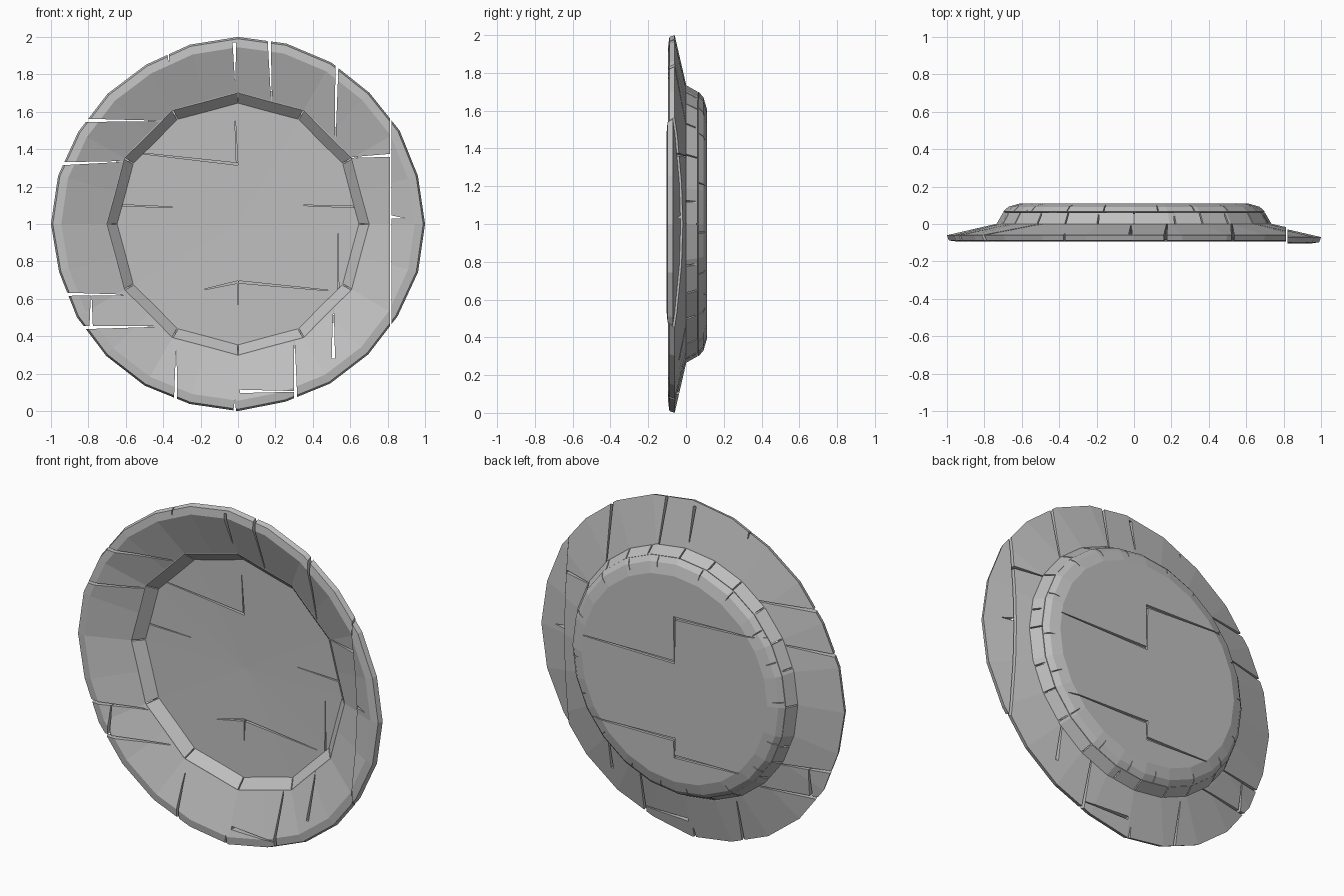
import bpy, bmesh, math, random
from mathutils import Vector

random.seed(4)
if "Cube" in bpy.data.objects:
    bpy.data.objects.remove(bpy.data.objects["Cube"])

stone = bpy.data.materials.new("grey stone")
stone.use_nodes = True
GREY = (0.52, 0.52, 0.52, 1)
stone.diffuse_color = GREY
stone.node_tree.nodes["Principled BSDF"].inputs["Base Color"].default_value = GREY

STEP = math.tau / 24
FLAT = math.cos(STEP)


def make_object(name, bm):
    bmesh.ops.remove_doubles(bm, verts=bm.verts, dist=0.0001)
    bmesh.ops.recalc_face_normals(bm, faces=bm.faces)
    mesh = bpy.data.meshes.new(name)
    bm.to_mesh(mesh)
    bm.free()
    mesh.materials.append(stone)
    obj = bpy.data.objects.new(name, mesh)
    bpy.context.collection.objects.link(obj)
    return obj


def sweep(bm, profile, steps, closed, gap=0.0, rough=0.0):
    """Revolve (radius, y, flattened) points about the dish axis."""
    rings = []
    for n, i in enumerate(steps):
        a = i * STEP
        if not closed:
            a += gap if n == 0 else -gap if n == len(steps) - 1 else 0
        wear = 1 - (random.uniform(0, rough) if i % 6 else 0)
        ring = []
        for r, y, flat in profile:
            if flat and i % 2:
                r *= FLAT
            if r > 0.9:
                r *= wear
            ring.append(bm.verts.new((r * math.cos(a), y, 1 + r * math.sin(a))))
        rings.append(ring)
    pairs = list(zip(rings, rings[1:]))
    if closed:
        pairs.append((rings[-1], rings[0]))
    else:
        bm.faces.new(rings[0])
        bm.faces.new(rings[-1])
    count = len(profile)
    for a, b in pairs:
        for j in range(count):
            k = (j + 1) % count
            if profile[j][0] == 0 and profile[k][0] == 0:
                continue
            if profile[j][0] == 0:
                bm.faces.new((a[j], a[k], b[k]))
            elif profile[k][0] == 0:
                bm.faces.new((a[j], a[k], b[j]))
            else:
                bm.faces.new((a[j], a[k], b[k], b[j]))


def crack(bm, p, q, w0, w1, y0, y1):
    """Tapered slot running from p to q in the x-z plane."""
    p, q = Vector(p), Vector(q)
    d = (q - p).normalized()
    side = Vector((-d.y, d.x))
    outline = [p + side * w0, q + side * w1, q - side * w1, p - side * w0]
    low, high = [[bm.verts.new((c.x, y, c.y)) for c in outline] for y in (y0, y1)]
    bm.faces.new(low)
    bm.faces.new(high[::-1])
    for i in range(4):
        j = (i + 1) % 4
        bm.faces.new((low[i], low[j], high[j], high[i]))


def carve(obj, bm):
    cutter = make_object("cutter", bm)
    cutter.hide_render = True
    mod = obj.modifiers.new("cracks", "BOOLEAN")
    mod.operation, mod.solver, mod.object = "DIFFERENCE", "EXACT", cutter
    mod.use_self = True
    graph = bpy.context.evaluated_depsgraph_get()
    result = bpy.data.meshes.new_from_object(obj.evaluated_get(graph))
    obj.modifiers.clear()
    obj.data = result
    bpy.data.objects.remove(cutter)


def polar(r, a):
    return (r * math.cos(a), 1 + r * math.sin(a))


# Sloping rim, split along a vertical break near its left end
rim_profile = [(1.0, -0.06, False), (0.99, -0.088, False), (0.945, -0.094, False),
               (0.70, 0.002, True), (0.74, 0.0, False)]
whole = bmesh.new()
sweep(whole, rim_profile, range(24), True, rough=0.018)
parts = []
for name, keep_left in (("rim", False), ("broken_rim_end", True)):
    bm = whole.copy()
    cut = bmesh.ops.bisect_plane(
        bm, geom=bm.verts[:] + bm.edges[:] + bm.faces[:],
        plane_co=(0.82 if keep_left else 0.812, 0, 0), plane_no=(1, 0, 0),
        clear_inner=keep_left, clear_outer=not keep_left)
    edges = [e for e in cut["geom_cut"] if isinstance(e, bmesh.types.BMEdge)]
    bmesh.ops.edgeloop_fill(bm, edges=edges)
    if keep_left:
        bmesh.ops.translate(bm, verts=bm.verts, vec=(0, -0.01, 0))
    parts.append(make_object(name, bm))
whole.free()

# Joints between the rim blocks, widest at the outer edge
cuts = bmesh.new()
for p, q in [((-0.86, 1.555), (-0.40, 1.55)), ((-1.0, 1.32), (-0.60, 1.335)),
             ((-0.96, 0.625), (-0.58, 0.62)), ((-0.88, 0.445), (-0.44, 0.452)),
             ((-0.38, 1.99), (-0.37, 1.87)), ((-0.02, 1.97), (-0.015, 1.77)),
             ((0.165, 2.03), (0.18, 1.64)), ((0.53, 1.9), (0.52, 1.45)),
             ((0.86, 1.37), (0.60, 1.355)), ((0.31, 0.02), (0.30, 0.40)),
             ((-0.335, 0.02), (-0.33, 0.32)), ((0.01, 0.105), (0.30, 0.105)),
             ((0.51, 0.28), (0.51, 0.55)), ((-0.785, 0.45), (-0.785, 0.62)),
             ((-0.02, -0.03), (-0.015, 0.06))]:
    crack(cuts, p, q, 0.009, 0.002, -0.2, 0.1)
carve(parts[0], cuts)

# Chip in the broken end
cuts = bmesh.new()
crack(cuts, (0.79, 1.04), (0.89, 1.03), 0.012, 0.001, -0.2, 0.1)
carve(parts[1], cuts)

# Ring of lip stones behind the rim
lip = bmesh.new()
lip_profile = [(0.70, 0.0, True), (0.645, 0.055, True), (0.70, 0.062, False), (0.735, 0.0, False)]
for k in range(12):
    sweep(lip, lip_profile, range(2 * k, 2 * k + 3), False, gap=0.005)
lip_stones = make_object("lip_stones", lip)
cuts = bmesh.new()
for k in range(12):
    a = (2 * k + 1 + random.uniform(-0.4, 0.4)) * STEP
    crack(cuts, polar(0.70, a), polar(0.78, a), 0.004, 0.004, -0.05, 0.1)
carve(lip_stones, cuts)

# Dished floor with a chamfered back
floor = bmesh.new()
floor_profile = [(0, 0.066, False), (0.675, 0.054, True), (0.70, 0.066, False),
                 (0.672, 0.092, False), (0.61, 0.11, False), (0, 0.11, False)]
sweep(floor, floor_profile, range(24), True)
base = make_object("floor", floor)

cuts = bmesh.new()
# Joints around the chamfer
for k in range(18):
    a = (k + random.uniform(-0.2, 0.2)) * math.tau / 18
    crack(cuts, polar(0.64, a), polar(0.75, a), 0.001, 0.005, 0.07, 0.13)
# Breaks on the front of the floor
for p, q, w in [((0, 1.32), (-0.58, 1.385), 0.006), ((-0.005, 1.33), (-0.015, 1.55), 0.004),
                ((-0.64, 1.10), (-0.35, 1.09), 0.004), ((0.65, 1.09), (0.35, 1.10), 0.004),
                ((0, 0.69), (-0.18, 0.65), 0.006), ((0.005, 0.69), (0.48, 0.645), 0.006),
                ((0, 0.69), (0, 0.57), 0.004), ((0.535, 0.65), (0.535, 0.95), 0.004)]:
    crack(cuts, p, q, w, 0.0015, 0.0, 0.078)
# Stepped breaks on the back of the floor
for p, q, w in [((0, 1.10), (0.60, 1.10), 0.009), ((0, 1.36), (-0.52, 1.38), 0.009),
                ((0, 1.37), (0, 1.09), 0.005), ((0, 0.64), (0.54, 0.63), 0.009),
                ((0, 0.54), (-0.42, 0.55), 0.009), ((0, 0.65), (0, 0.53), 0.005)]:
    crack(cuts, p, q, w, 0.002, 0.094, 0.13)
carve(base, cuts)
